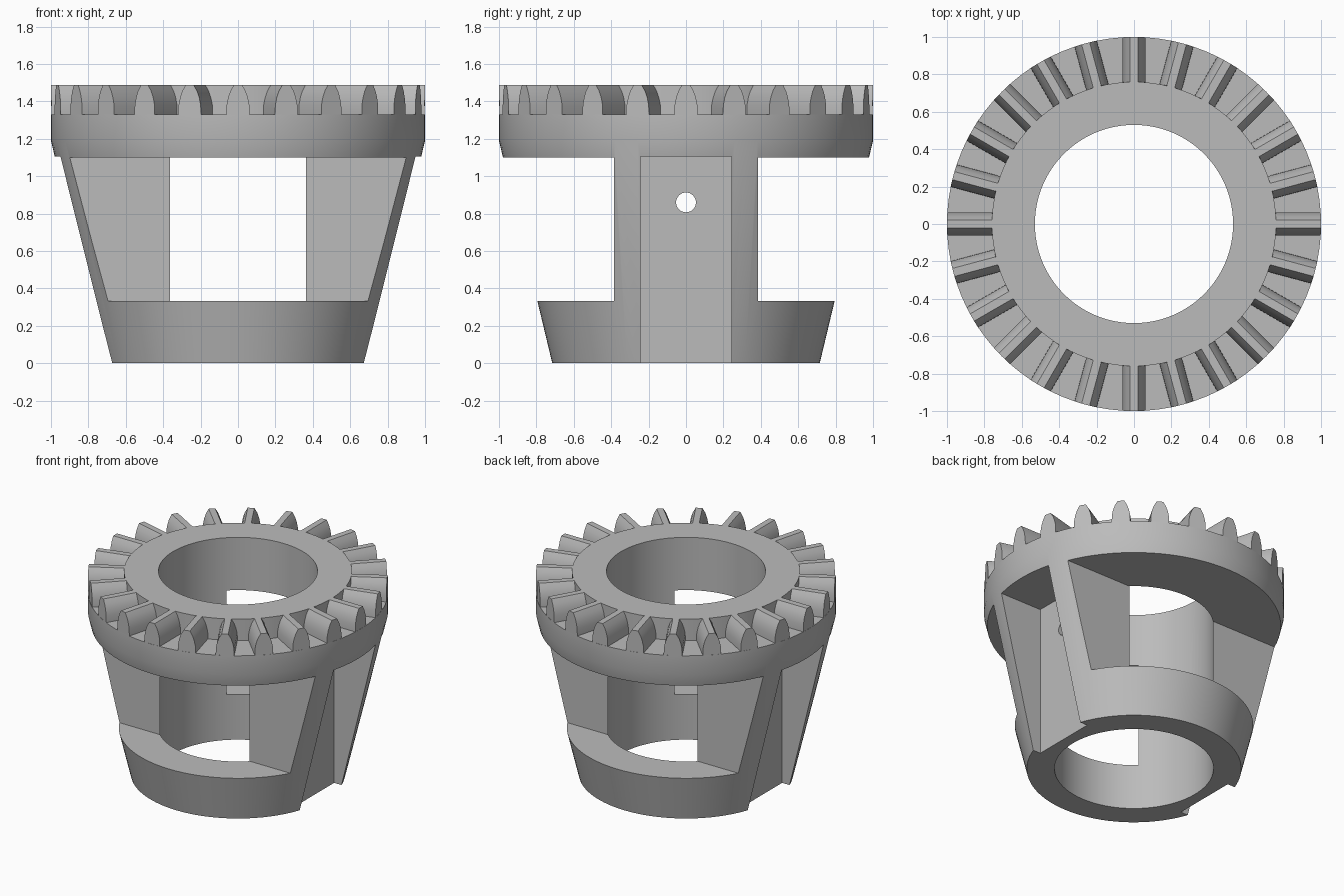
import bpy
import bmesh
from math import cos, sin, pi, radians, sqrt
from mathutils import Matrix

if "Cube" in bpy.data.objects:
    bpy.data.objects.remove(bpy.data.objects["Cube"])

BORE, HUB, RIM = 0.53, 0.76, 1.0
FLOOR, TOP = 1.33, 1.488
TEETH = 24

grey = bpy.data.materials.new("grey metal")
grey.use_nodes = True
grey.diffuse_color = (0.5, 0.5, 0.5, 1)
grey.node_tree.nodes["Principled BSDF"].inputs["Base Color"].default_value = (0.5, 0.5, 0.5, 1)


def make_object(name, bm):
    bmesh.ops.recalc_face_normals(bm, faces=bm.faces)
    mesh = bpy.data.meshes.new(name)
    bm.to_mesh(mesh)
    bm.free()
    mesh.materials.append(grey)
    obj = bpy.data.objects.new(name, mesh)
    bpy.context.collection.objects.link(obj)
    return obj


def smooth(obj):
    bpy.ops.object.select_all(action="DESELECT")
    obj.select_set(True)
    bpy.context.view_layer.objects.active = obj
    bpy.ops.object.shade_smooth_by_angle(angle=radians(25))


def lathe(name, profile, steps=96):
    bm = bmesh.new()
    rings = []
    for i in range(steps):
        a = 2 * pi * i / steps
        rings.append([bm.verts.new((r * cos(a), r * sin(a), z)) for r, z in profile])
    n = len(profile)
    for i in range(steps):
        a, b = rings[i], rings[(i + 1) % steps]
        for j in range(n):
            k = (j + 1) % n
            bm.faces.new((a[j], b[j], b[k], a[k]))
    return make_object(name, bm)


def cut_box(name, low, high):
    bm = bmesh.new()
    bmesh.ops.create_cube(bm, size=1)
    for v in bm.verts:
        v.co = [l if c < 0 else h for c, l, h in zip(v.co, low, high)]
    return make_object(name, bm)


# Tapered cage and gear rim in one revolved body
body = lathe("cage_body", [(BORE, 0), (0.715, 0), (RIM, 1.19), (RIM, FLOOR),
                           (HUB, FLOOR), (HUB, TOP), (BORE, TOP)])

# Windows front and back, flat grooves on the outer sides of both legs
cutters = []
for s in (-1, 1):
    ys = sorted((s * 0.385, s * 1.2))
    xs = sorted((s * 0.612, s * 1.2))
    cutters.append(cut_box("window_cutter", (-1.2, ys[0], 0.333), (1.2, ys[1], 1.1)))
    cutters.append(cut_box("groove_cutter", (xs[0], -0.243, -0.1), (xs[1], 0.243, 1.105)))

# Cross hole through both legs
bm = bmesh.new()
bmesh.ops.create_cone(bm, cap_ends=True, segments=32, radius1=0.053, radius2=0.053, depth=2.4,
                      matrix=Matrix.Translation((0, 0, 0.86)) @ Matrix.Rotation(pi / 2, 4, "Y"))
cutters.append(make_object("pin_hole_cutter", bm))

bpy.context.view_layer.objects.active = body
for cutter in cutters:
    mod = body.modifiers.new("cut", "BOOLEAN")
    mod.operation = "DIFFERENCE"
    mod.solver = "EXACT"
    mod.object = cutter
    bpy.ops.object.modifier_apply(modifier=mod.name)
    bpy.data.objects.remove(cutter)
smooth(body)

# Radial teeth with curved flanks, ends following the hub and rim
half = [(0.062, FLOOR), (0.061, 1.38), (0.053, 1.42), (0.041, 1.455), (0.022, TOP)]
outline = half + [(-y, z) for y, z in reversed(half)]
bm = bmesh.new()
for i in range(TEETH):
    turn = Matrix.Rotation(2 * pi * i / TEETH, 3, "Z")
    inner, outer = [], []
    for y, z in outline:
        for row, r in ((inner, HUB), (outer, RIM)):
            v = bm.verts.new((sqrt(r * r - y * y), y, z))
            v.co = turn @ v.co
            row.append(v)
    n = len(outline)
    for j in range(n):
        k = (j + 1) % n
        bm.faces.new((inner[j], inner[k], outer[k], outer[j]))
    bm.faces.new(inner)
    bm.faces.new(outer)
smooth(make_object("gear_teeth", bm))
